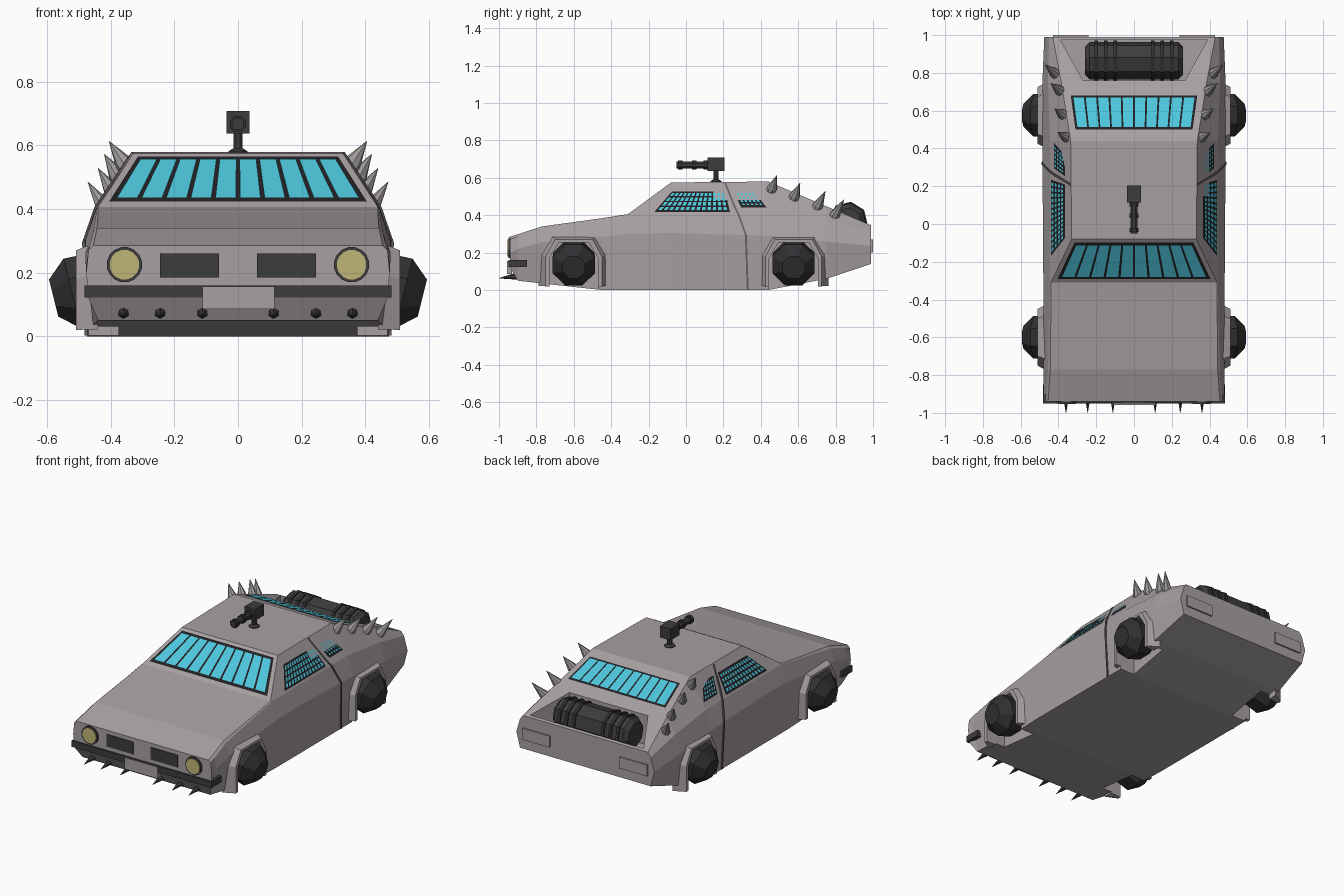
import bpy, bmesh, math
from mathutils import Vector

cube = bpy.data.objects.get("Cube")
if cube:
    bpy.data.objects.remove(cube, do_unlink=True)


def material(name, rgb, rough=0.7):
    m = bpy.data.materials.new(name)
    m.use_nodes = True
    m.diffuse_color = (*rgb, 1)
    bsdf = next(n for n in m.node_tree.nodes if n.type == 'BSDF_PRINCIPLED')
    bsdf.inputs["Base Color"].default_value = (*rgb, 1)
    bsdf.inputs["Roughness"].default_value = rough
    return m


PAINT = material("warm grey paint", (0.39, 0.35, 0.365))
STEEL = material("spike steel", (0.35, 0.33, 0.33))
DARK = material("dark metal", (0.045, 0.045, 0.047))
RUBBER = material("black rubber", (0.03, 0.03, 0.032))
BAR = material("window bar black", (0.015, 0.015, 0.017))
GLASS = material("cyan glass", (0.075, 0.57, 0.72))
SEAM = material("seam grey", (0.13, 0.115, 0.12))
LAMP = material("pale yellow lamp", (0.52, 0.47, 0.18))


def finish(name, bm, mats):
    mesh = bpy.data.meshes.new(name)
    bm.to_mesh(mesh)
    bm.free()
    for m in mats:
        mesh.materials.append(m)
    ob = bpy.data.objects.new(name, mesh)
    bpy.context.collection.objects.link(ob)
    return ob


def loft(name, rings, mat):
    """Closed solid through matching rings of points."""
    bm = bmesh.new()
    vs = [[bm.verts.new(p) for p in ring] for ring in rings]
    n = len(vs[0])
    for a, b in zip(vs, vs[1:]):
        for i in range(n):
            j = (i + 1) % n
            bm.faces.new((a[i], a[j], b[j], b[i]))
    bm.faces.new(vs[0])
    bm.faces.new(vs[-1])
    bmesh.ops.recalc_face_normals(bm, faces=bm.faces)
    return finish(name, bm, [mat])


def lathe(name, base, axis, stations, sides, mat, turn=0.5):
    """Faceted turned solid: stations are (distance along axis, radius)."""
    rot = Vector(axis).to_track_quat('Z', 'Y')
    rings = []
    for t, r in stations:
        angles = [math.tau * (i + turn) / sides for i in range(sides)]
        rings.append([Vector(base) + rot @ Vector((r * math.cos(a), r * math.sin(a), t))
                      for a in angles])
    return loft(name, rings, mat)


def box(name, x, y, z, mat):
    return loft(name, [[(x[0], y[0], h), (x[1], y[0], h), (x[1], y[1], h), (x[0], y[1], h)]
                       for h in z], mat)


def barred_window(name, corners, cols, rows, frame, bar):
    """Black plate with glass panes; corners run bottom pair then top pair."""
    a, b, c, d = [Vector(p) for p in corners]
    nrm = (b - a).cross(d - a).normalized()

    def at(u, v, lift):
        return a.lerp(b, u).lerp(d.lerp(c, u), v) + nrm * lift

    bm = bmesh.new()

    def quad(u0, u1, v0, v1, lift, index):
        f = bm.faces.new([bm.verts.new(at(u, v, lift)) for u, v in
                          ((u0, v0), (u1, v0), (u1, v1), (u0, v1))])
        f.material_index = index

    quad(0, 1, 0, 1, 0.003, 0)
    wide, tall = (b - a).length, (d - a).length
    fu, fv, bu, bv = frame / wide, frame / tall, bar / wide / 2, bar / tall / 2
    du, dv = (1 - 2 * fu) / cols, (1 - 2 * fv) / rows
    for i in range(cols):
        for j in range(rows):
            u, v = fu + i * du, fv + j * dv
            quad(u + bu, u + du - bu, v + bv, v + dv - bv, 0.006, 1)
    return finish(name, bm, [BAR, GLASS])


def cut(ob, cutters):
    """Subtract the cutters and keep the plain result."""
    for c in cutters:
        mod = ob.modifiers.new("cut", 'BOOLEAN')
        mod.operation, mod.solver, mod.object = 'DIFFERENCE', 'EXACT', c
    dg = bpy.context.evaluated_depsgraph_get()
    mesh = bpy.data.meshes.new_from_object(ob.evaluated_get(dg))
    ob.modifiers.clear()
    ob.data = mesh


# Body shell: y, then (half width, height) of sill, belt, shoulder and top
sections = [
    (-.94, (.47, .12), (.477, .20), (.47, .27), (.455, .285)),
    (-.90, (.44, .05), (.478, .22), (.467, .285), (.452, .298)),
    (-.77, (.455, .035), (.48, .255), (.455, .327), (.443, .34)),
    (-.45, (.47, 0), (.48, .285), (.447, .378), (.44, .384)),
    (-.31, (.475, 0), (.48, .30), (.445, .402), (.44, .406)),
    (-.08, (.475, 0), (.482, .305), (.445, .405), (.33, .575)),
    (.44, (.475, 0), (.485, .29), (.445, .405), (.335, .58)),
    (.75, (.47, .06), (.485, .26), (.455, .375), (.385, .448)),
    (.99, (.45, .14), (.475, .235), (.45, .32), (.43, .346)),
]
body = loft("body", [[(w, y, z) for w, z in pts] + [(-w, y, z) for w, z in reversed(pts)]
                     for y, *pts in sections], PAINT)

# Wheel arches, wells and tyres
arch = [(-.15, .02), (-.15, .18), (-.10, .27), (.10, .27), (.15, .18), (.15, .02)]
well = [(-.13, -.1), (-.13, .17), (-.08, .255), (.08, .255), (.13, .17), (.13, -.1)]
cutters = []
for s, side in ((1, "left"), (-1, "right")):
    for yc, end in ((-.60, "front"), (.575, "rear")):
        c = loft("well_cutter", [[(s * x, yc + y, z) for y, z in well] for x in (.375, .7)], PAINT)
        cutters.append(c)
        flare = loft(f"{end}_{side}_flare",
                     [[(s * x, yc + y * k, z * h) for y, z in arch]
                      for x, k, h in ((.44, 1.25, 1.1), (.51, 1, 1))], PAINT)
        cut(flare, [c])
        lathe(f"{end}_{side}_tyre", (s * .40, yc, .165), (s, 0, -.25),
              [(0, .09), (.03, .118), (.125, .122), (.185, .065)], 8, RUBBER)

# Rear bay holding the storage roll
cutters.append(loft("bay_cutter", [[(-.39, .975, z), (.39, .975, z), (.27, .76, z), (-.27, .76, z)]
                                   for z in (.26, .7)], PAINT))
cut(body, cutters)
for c in cutters:
    bpy.data.objects.remove(c, do_unlink=True)
lathe("storage_roll", (-.26, .865, .365), (1, 0, 0),
      [(0, .075), (.025, .1), (.495, .1), (.52, .075)], 8, DARK, 0.8)
for x in (-.20, -.15, -.10, .10, .15, .20):
    lathe("roll_strap", (x - .009, .865, .365), (1, 0, 0), [(0, .108), (.018, .108)], 8, RUBBER, 0.8)

# Barred windows
barred_window("windscreen", [(-.405, -.29, .421), (.405, -.29, .421),
                             (.315, -.097, .562), (-.315, -.097, .562)], 10, 1, .012, .013)
barred_window("rear_window", [(.335, .68, .478), (-.335, .68, .478),
                              (-.31, .5, .555), (.31, .5, .555)], 10, 1, .008, .010)


def flank(s, y, z):
    return (s * (.445 - .676 * (z - .405)), y, z)


for s, side in ((1, "left"), (-1, "right")):
    for name, cols, outline in (
            ("door_window", 13, [(-.17, .415), (.235, .415), (.21, .525), (-.075, .525)]),
            ("quarter_window", 5, [(.295, .44), (.43, .44), (.365, .525), (.255, .525)])):
        pts = [flank(s, y, z) for y, z in outline]
        if s < 0:
            pts = [pts[1], pts[0], pts[3], pts[2]]
        barred_window(f"{side}_{name}", pts, cols, 4, .008, .011)

    # Door seam running from roof to sill
    path = [(.335, .21, .572), (.42, .26, .445), (.446, .28, .405), (.484, .32, .295), (.476, .33, .002)]
    loft(f"{side}_door_seam", [[(s * (x + dx), y + dy, z) for dx, dy in
                                ((-.006, -.005), (.006, -.005), (.006, .005), (-.006, .005))]
                               for x, y, z in path], SEAM)

    # Spikes along the rear pillar
    for base, tip in (((.35, .455, .53), (.405, .485, .613)), ((.37, .575, .49), (.42, .61, .572)),
                      ((.385, .70, .44), (.44, .745, .528)), ((.41, .79, .39), (.472, .845, .485))):
        b, t = Vector((s * base[0], *base[1:])), Vector((s * tip[0], *tip[1:]))
        lathe(f"{side}_pillar_spike", b, t - b, [(0, .028), (.02, .028), ((t - b).length, .001)], 8, STEEL)

    # Lamps, grille and tail plate
    lathe(f"{side}_lamp_ring", (s * .357, -.92, .225), (0, -1, 0), [(0, .056), (.03, .056)], 16, DARK)
    lathe(f"{side}_lamp", (s * .357, -.92, .225), (0, -1, 0), [(0, .047), (.034, .047)], 16, LAMP)
    box(f"{side}_grille", sorted((s * .06, s * .245)), (-.945, -.93), (.185, .26), DARK)
    box(f"{side}_tail_plate", sorted((s * .24, s * .43)), (.98, 1.0), (.20, .27), PAINT)

    # Spikes under the bumper
    for x in (.112, .245, .36):
        lathe(f"{side}_bumper_spike", (s * x, -.90, .075), (0, -.1, -.012),
              [(0, .02), (.1, .001)], 6, DARK)

# Bumper and blank plate
box("front_bumper", (-.482, .482), (-.95, -.85), (.122, .16), DARK)
box("front_plate", (-.112, .115), (-.957, -.93), (.085, .156), PAINT)

# Roof gun
lathe("gun_base", (0, .16, .57), (0, 0, 1), [(0, .032), (.012, .032), (.02, .018)], 8, DARK)
lathe("gun_post", (0, .16, .57), (0, 0, 1), [(0, .015), (.08, .015)], 8, DARK)
box("gun_housing", (-.036, .036), (.115, .205), (.637, .708), DARK)
lathe("gun_barrels", (0, .13, .668), (0, -1, 0), [(0, .02), (.18, .02)], 8, DARK)
for y in (-.03, .045, .105):
    lathe("gun_collar", (0, y + .01, .668), (0, -1, 0), [(0, .027), (.022, .027)], 8, RUBBER)
